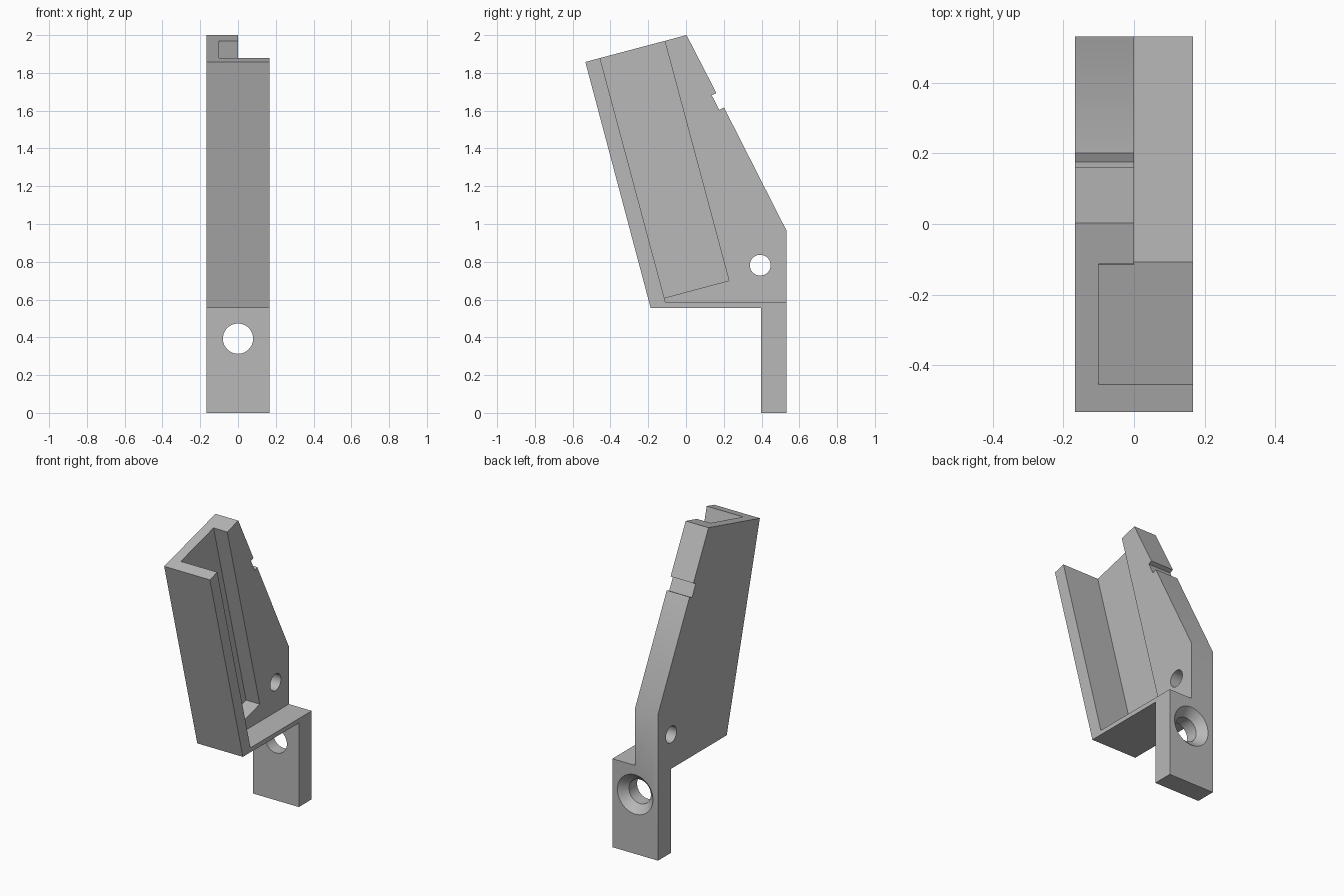
import bpy
import bmesh
from math import radians
from mathutils import Matrix, Vector

default = bpy.data.objects.get("Cube")
if default:
    bpy.data.objects.remove(default, do_unlink=True)

grey = bpy.data.materials.new("plain grey")
grey.use_nodes = True
COLOUR = (0.48, 0.48, 0.48, 1)
grey.diffuse_color = COLOUR
grey.node_tree.nodes["Principled BSDF"].inputs["Base Color"].default_value = COLOUR

HALF = 0.167     # half the width
FLOOR = 0.585    # top of the bottom ledge


def finish(name, bm):
    bmesh.ops.recalc_face_normals(bm, faces=bm.faces)
    mesh = bpy.data.meshes.new(name)
    bm.to_mesh(mesh)
    bm.free()
    mesh.materials.append(grey)
    obj = bpy.data.objects.new(name, mesh)
    bpy.context.collection.objects.link(obj)
    return obj


def prism(name, profile, x0, x1):
    """Extrude a (y, z) outline from x0 to x1."""
    bm = bmesh.new()
    face = bm.faces.new([bm.verts.new((x0, y, z)) for y, z in profile])
    moved = bmesh.ops.extrude_face_region(bm, geom=[face])["geom"]
    verts = [g for g in moved if isinstance(g, bmesh.types.BMVert)]
    bmesh.ops.translate(bm, verts=verts, vec=(x1 - x0, 0, 0))
    return finish(name, bm)


def round_cutter(name, centre, r1, r2, depth, rotation):
    bm = bmesh.new()
    bmesh.ops.create_cone(bm, cap_ends=True, segments=48, radius1=r1, radius2=r2,
                          depth=depth, matrix=Matrix.Translation(centre) @ rotation)
    return finish(name, bm)


# Full-width side outline, with the notch in the sloping back
body = prism("holder_body", [
    (-0.533, 1.858), (0.003, 2.0), (0.161, 1.693), (0.136, 1.682), (0.176, 1.604),
    (0.201, 1.617), (0.531, 0.967), (0.531, 0), (0.397, 0), (0.397, 0.555),
    (-0.187, 0.555)], -HALF, HALF)

# Leaning axes: down the front wall, and across the slot
down = Vector((0.2588, -0.9659))
across = Vector((0.9659, 0.2588))
wall_top = Vector((-0.455, 1.879))
wall_high = wall_top - down * 0.4
wall_low = wall_top + down * ((wall_top.y - FLOOR) / 0.9659)
slot_end = wall_top + down * 1.315

# Open side behind the front wall and above the ledge
side_opening = prism("side_opening", [wall_high, wall_low, (0.8, FLOOR), (0.8, 2.4)],
                     0, 0.4)

# Deeper slot, open at the top
slot = prism("slot", [wall_high, slot_end, slot_end + across * 0.354,
                      wall_high + across * 0.354], -0.1, 0.01)

# Screw hole with countersink through the leg, and pin hole through the plate
along_y = Matrix.Rotation(radians(-90), 4, 'X')
along_x = Matrix.Rotation(radians(90), 4, 'Y')
screw_hole = round_cutter("screw_hole", (0, 0.46, 0.393), 0.08, 0.08, 0.4, along_y)
countersink = round_cutter("countersink", (0, 0.506, 0.393), 0.07, 0.14, 0.07, along_y)
pin_hole = round_cutter("pin_hole", (-0.08, 0.393, 0.782), 0.055, 0.055, 0.4, along_x)

bpy.ops.object.select_all(action='DESELECT')
bpy.context.view_layer.objects.active = body
body.select_set(True)
for cutter in (side_opening, slot, screw_hole, countersink, pin_hole):
    cutter.hide_render = True
    cut = body.modifiers.new(cutter.name, 'BOOLEAN')
    cut.operation = 'DIFFERENCE'
    cut.solver = 'EXACT'
    cut.object = cutter
    bpy.ops.object.modifier_apply(modifier=cut.name)
    bpy.data.objects.remove(cutter, do_unlink=True)

bpy.ops.object.shade_smooth_by_angle(angle=radians(30))
